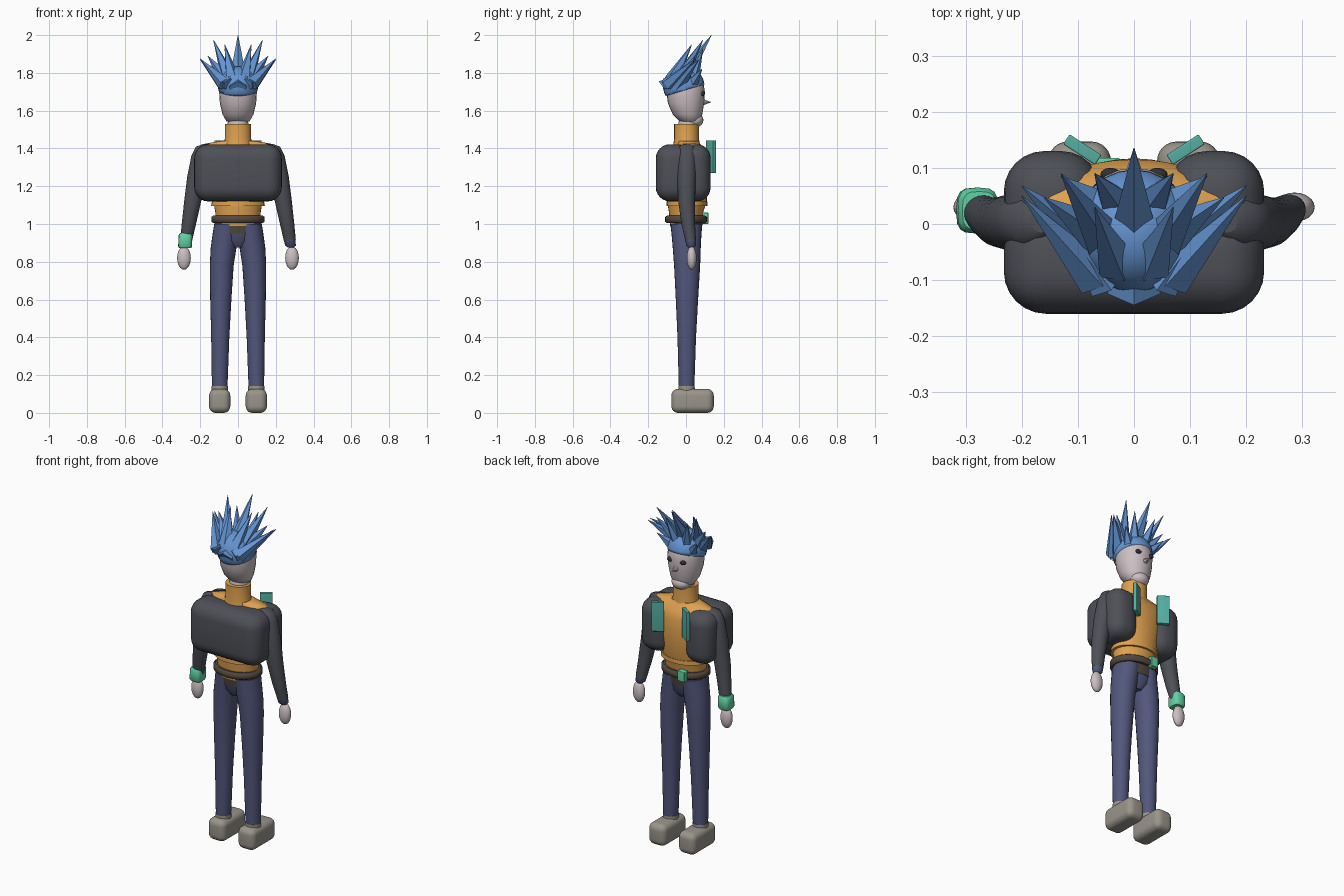
import bpy, bmesh, math
from mathutils import Vector, Matrix

if "Cube" in bpy.data.objects:
    bpy.data.objects.remove(bpy.data.objects["Cube"])

def mat(name, r, g, b):
    m = bpy.data.materials.new(name)
    m.diffuse_color = (r, g, b, 1)
    m.use_nodes = True
    m.node_tree.nodes["Principled BSDF"].inputs["Base Color"].default_value = m.diffuse_color
    return m

SKIN = mat("skin", .60, .52, .54)
BLUE = mat("hair_blue", .13, .30, .65)
ORANGE = mat("orange", .75, .36, .08)
DARK = mat("dark_grey", .075, .08, .095)
NAVY = mat("navy", .085, .095, .20)
BROWN = mat("brown", .09, .065, .05)
TEAL = mat("teal", .09, .42, .36)
GREEN = mat("green", .12, .65, .38)
STONE = mat("stone", .32, .30, .26)
BLACK = mat("eye_dark", .03, .03, .03)

def finish(name, bm, material, smooth=True):
    bmesh.ops.recalc_face_normals(bm, faces=bm.faces)
    me = bpy.data.meshes.new(name)
    bm.to_mesh(me)
    bm.free()
    me.materials.append(material)
    for p in me.polygons:
        p.use_smooth = smooth
    ob = bpy.data.objects.new(name, me)
    bpy.context.collection.objects.link(ob)
    return ob

def loft(name, rings, material, n=24, power=1.0):
    """rings: (x, y, z, rx, ry); horizontal elliptical sections joined up."""
    bm = bmesh.new()
    loops = []
    for x, y, z, rx, ry in rings:
        loop = []
        for i in range(n):
            a = 2 * math.pi * i / n
            c, s = math.cos(a), math.sin(a)
            c = math.copysign(abs(c) ** power, c)
            s = math.copysign(abs(s) ** power, s)
            loop.append(bm.verts.new((x + rx * c, y + ry * s, z)))
        loops.append(loop)
    for a, b in zip(loops, loops[1:]):
        for i in range(n):
            bm.faces.new((a[i], a[(i + 1) % n], b[(i + 1) % n], b[i]))
    bm.faces.new(loops[0])
    bm.faces.new(loops[-1])
    ob = finish(name, bm, material)
    for p in ob.data.polygons:
        p.use_smooth = len(p.vertices) == 4
    return ob

def box(name, lo, hi, material, bevel=0.0, rot=0.0):
    lo, hi = Vector(lo), Vector(hi)
    bm = bmesh.new()
    bmesh.ops.create_cube(bm, size=1)
    bmesh.ops.scale(bm, vec=hi - lo, verts=bm.verts)
    ob = finish(name, bm, material, bevel > 0)
    ob.location = (lo + hi) / 2
    ob.rotation_euler.z = rot
    if bevel:
        m = ob.modifiers.new("round", 'BEVEL')
        m.width, m.segments = bevel, 6
    return ob

def ball(name, c, r, material):
    bm = bmesh.new()
    bmesh.ops.create_uvsphere(bm, u_segments=24, v_segments=16, radius=1)
    bmesh.ops.scale(bm, vec=r, verts=bm.verts)
    bmesh.ops.translate(bm, vec=c, verts=bm.verts)
    return finish(name, bm, material)

def spike(name, base, tip, r, material=BLUE, sides=5):
    base, tip = Vector(base), Vector(tip)
    d = tip - base
    bm = bmesh.new()
    bmesh.ops.create_cone(bm, cap_ends=True, segments=sides, radius1=r, radius2=0.001, depth=d.length)
    q = d.to_track_quat('Z', 'Y').to_matrix().to_4x4()
    bmesh.ops.transform(bm, matrix=Matrix.Translation((base + tip) / 2) @ q, verts=bm.verts)
    return finish(name, bm, material, False)

# torso, collar, hem and belt
loft("shirt", [(0, 0, .99, .12, .085), (0, 0, 1.06, .12, .09), (0, .005, 1.12, .13, .105),
               (0, .01, 1.25, .16, .107), (0, .02, 1.35, .185, .095), (0, .02, 1.40, .185, .078),
               (0, .015, 1.425, .175, .06), (0, .01, 1.44, .09, .058)], ORANGE, 32)
loft("shirt_hem", [(0, .005, 1.095, .142, .108), (0, .005, 1.12, .138, .108)], ORANGE, 32)
loft("collar", [(0, .003, 1.42, .078, .07), (0, .003, 1.45, .07, .066), (0, .003, 1.53, .07, .066)], ORANGE)
loft("belt", [(0, 0, 1.005, .13, .1), (0, 0, 1.012, .141, .11), (0, 0, 1.038, .141, .11),
              (0, 0, 1.045, .13, .1)], BROWN, 32)
loft("waistband", [(0, .002, .95, .128, .078), (0, .002, 1.005, .125, .086)], BROWN, 32)
box("buckle", (-.072, .085, 1.0), (-.025, .118, 1.06), GREEN, .004)

# puffy open jacket
box("jacket_back", (-.232, -.16, 1.12), (.232, .03, 1.422), DARK, .075)

for s, side in ((-1, "left"), (1, "right")):
    xs = sorted((s * .058, s * .232))
    box("jacket_front_" + side, (xs[0], -.07, 1.12), (xs[1], .13, 1.422), DARK, .072)
    # chest pouches
    box("chest_pouch_" + side, (s * .092 - .034, .122, 1.27), (s * .092 + .034, .143, 1.443),
        TEAL, .003, s * math.radians(33))
    # sleeves and hands
    loft("sleeve_" + side, [(s * .165, .005, 1.423, .02, .02), (s * .18, .005, 1.41, .042, .042),
                            (s * .195, .005, 1.36, .052, .05), (s * .218, .003, 1.25, .051, .05),
                            (s * .24, .003, 1.12, .045, .044), (s * .26, .012, 1.0, .038, .036),
                            (s * .274, .024, .915, .032, .029)], DARK)
    loft("cuff_" + side, [(s * .273, .023, .918, .032, .029), (s * .278, .027, .885, .028, .025),
                          (s * .28, .028, .875, .015, .015)], NAVY)
    ball("hand_" + side, (s * .286, .03, .82), (.036, .026, .062), SKIN)
    # trousers, ankles and shoes
    loft("trouser_leg_" + side, [(s * .097, .003, .13, .041, .041), (s * .094, .004, .4, .048, .049),
                                 (s * .091, .005, .6, .056, .059), (s * .086, .006, .78, .063, .069),
                                 (s * .077, .004, .87, .068, .074), (s * .067, .003, .93, .070, .078),
                                 (s * .06, .002, 1.0, .066, .084)], NAVY)
    loft("ankle_" + side, [(s * .097, .003, .1, .043, .045), (s * .097, .003, .142, .043, .043)], STONE)
    box("shoe_" + side, (s * .097 - .056, -.077, 0), (s * .097 + .056, .147, .127), STONE, .035)
    ball("eye_" + side, (s * .042, .088, 1.69), (.018, .012, .013), BLACK)
loft("hips", [(0, .003, .875, .03, .045), (0, .003, .91, .09, .07), (0, .002, .97, .125, .08)], NAVY)

# wrist device
loft("wrist_device", [(-.279, .024, .872, .032, .034), (-.28, .024, .882, .037, .041),
                      (-.278, .024, .94, .036, .041), (-.276, .024, .952, .03, .034)], GREEN, 16, .6)

# head
loft("head", [(0, .03, 1.53, .03, .03), (0, .02, 1.545, .062, .055), (0, .008, 1.58, .082, .078),
              (0, 0, 1.64, .096, .096), (0, -.002, 1.70, .1, .102), (0, -.005, 1.76, .092, .095),
              (0, -.01, 1.80, .06, .065)], SKIN)
ball("chin", (0, .042, 1.55), (.055, .05, .04), SKIN)
ball("neck", (0, .015, 1.53), (.055, .055, .05), SKIN)
spike("nose", (0, .085, 1.645), (0, .133, 1.645), .018, SKIN, 8)

# hair cap: ellipsoid cut along a slanted hairline
cap = ball("hair_cap", (0, -.012, 1.73), (.106, .11, .105), BLUE)
bm = bmesh.new()
bm.from_mesh(cap.data)
cut = bmesh.ops.bisect_plane(bm, geom=bm.verts[:] + bm.edges[:] + bm.faces[:],
                             plane_co=(0, 0, 1.71), plane_no=(0, -.3, 1), clear_inner=True)
bmesh.ops.holes_fill(bm, edges=[e for e in bm.edges if e.is_boundary])
bm.to_mesh(cap.data)
bm.free()

# hair spikes
spike("hair_spike_top", (0, .0, 1.79), (0, .135, 2.0), .042)
spike("hair_tuft_back", (0, -.115, 1.715), (0, .0, 1.80), .05)
for s in (-1, 1):
    for base, tip, r in (((.05, -.03, 1.77), (.13, .09, 1.975), .042),
                         ((.03, .035, 1.77), (.07, .09, 1.93), .035),
                         ((.07, -.095, 1.74), (.2, .05, 1.875), .038),
                         ((.065, -.045, 1.74), (.2, .068, 1.87), .045),
                         ((.06, -.02, 1.76), (.16, .047, 1.89), .045),
                         ((.06, .03, 1.74), (.13, .085, 1.82), .035),
                         ((.03, -.07, 1.77), (.07, .03, 1.95), .04)):
        spike("hair_spike", (s * base[0], base[1], base[2]), (s * tip[0], tip[1], tip[2]), r)
    spike("hair_tuft_side", (s * .05, -.105, 1.74), (s * .12, -.01, 1.80), .036)
